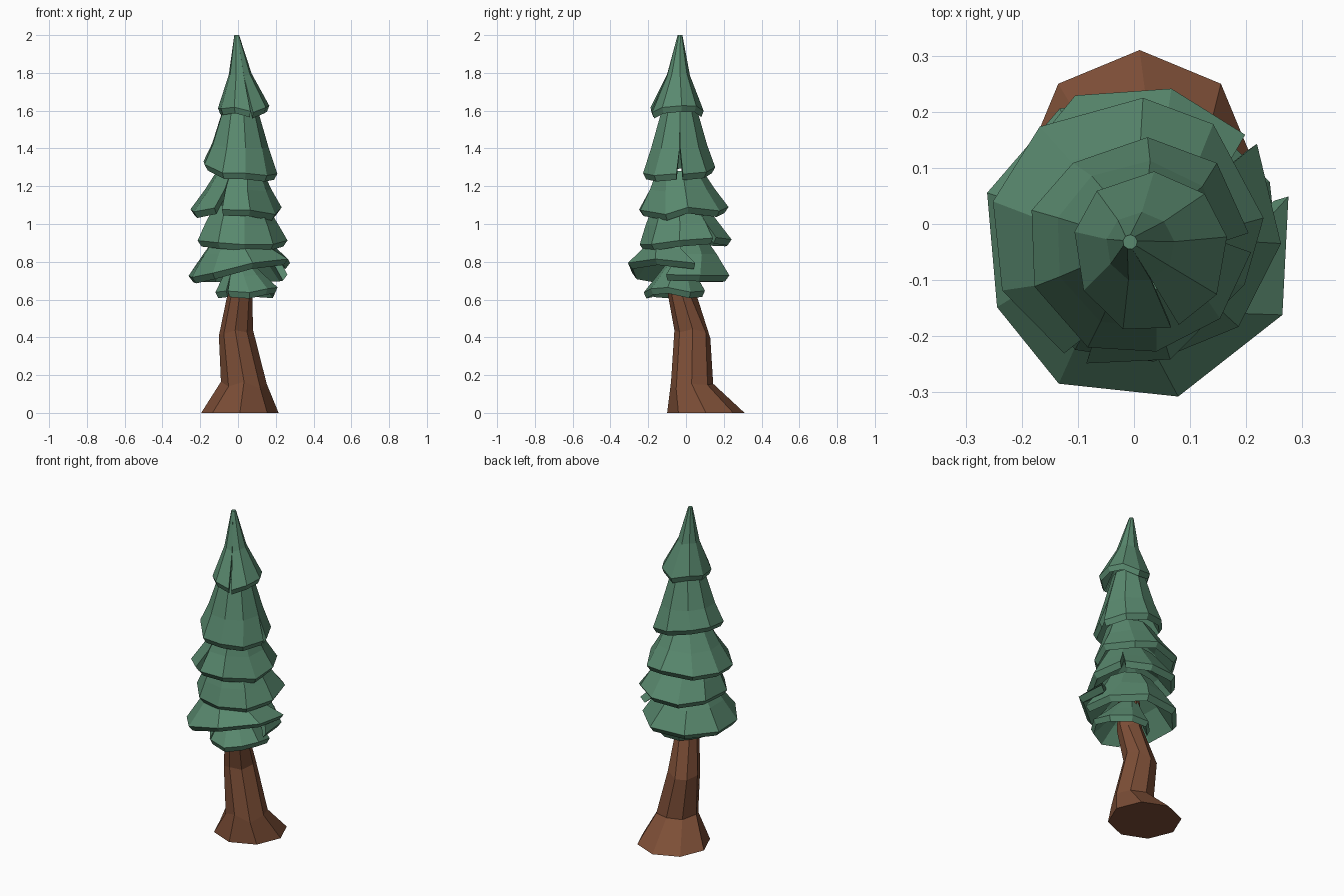
import bpy, bmesh, math, random
from mathutils import Vector

random.seed(11)
cube = bpy.data.objects.get("Cube")
if cube:
    bpy.data.objects.remove(cube, do_unlink=True)


def material(name, rgb):
    mat = bpy.data.materials.new(name)
    mat.use_nodes = True
    mat.diffuse_color = (*rgb, 1)
    mat.node_tree.nodes["Principled BSDF"].inputs["Base Color"].default_value = (*rgb, 1)
    return mat


GREEN = material("pine green", (0.1, 0.25, 0.157))
BROWN = material("bark brown", (0.205, 0.077, 0.038))


def finish(name, bm, mat):
    bmesh.ops.remove_doubles(bm, verts=bm.verts, dist=0.0005)
    bmesh.ops.recalc_face_normals(bm, faces=bm.faces)
    mesh = bpy.data.meshes.new(name)
    bm.to_mesh(mesh)
    bm.free()
    mesh.materials.append(mat)
    bpy.context.collection.objects.link(bpy.data.objects.new(name, mesh))


# Trunk: crooked eight-sided rings (x, y, z, half width, half depth)
def trunk():
    bm = bmesh.new()
    rings = []
    for cx, cy, z, rx, ry in [(0.01, 0.105, 0, 0.205, 0.205),
                              (0.032, 0.03, 0.15, 0.122, 0.115),
                              (-0.015, 0.035, 0.42, 0.09, 0.098),
                              (0.01, -0.028, 0.64, 0.068, 0.068),
                              (0.01, -0.035, 0.95, 0.05, 0.05)]:
        ring = []
        for i in range(8):
            a = math.tau * i / 8
            k = random.uniform(0.94, 1.04) if z else 1
            lift = random.uniform(-0.025, 0.025) if z else 0
            ring.append(bm.verts.new((cx + rx * k * math.cos(a),
                                      cy + ry * k * math.sin(a), z + lift)))
        rings.append(ring)
    for low, high in zip(rings, rings[1:]):
        for i in range(8):
            j = (i + 1) % 8
            bm.faces.new((low[i], low[j], high[j], high[i]))
    bm.faces.new(rings[0])
    bm.faces.new(rings[-1])
    finish("trunk", bm, BROWN)


# Foliage tier: a thick hollow skirt wrapped round the trunk and split at a seam
def tier(name, lip, mid, top, centre, seam, gap=3, tilt=(0, 0), step=0,
         spread=0, tip=(0.01, -0.035)):
    (rl, zl), (rm, zm), (rt, zt) = lip, mid, top
    base, peak = Vector(centre), Vector(tip)
    sides = 9
    # radius, height, blend towards the lip, share of the lip's waviness
    profile = [(0, zt, 0, 0), (rm * 0.82, zm - 0.02, 0.5, 0.3),
               (rl * 0.91, zl - 0.032, 1, 1), (rl, zl, 1, 1),
               (rm, zm, 0.5, 0.4), (rt, zt, 0, 0)]
    bm = bmesh.new()
    columns = []
    for i in range(sides + 1):
        t = i / sides
        wobble = random.uniform(0.96, 1.04) + spread * (t - 0.5)
        wave = random.uniform(-0.02, 0.02) + step * (0.5 - t)
        shift = random.uniform(-5, 5) if 0 < i < sides else 0
        column = []
        for r, z, blend, share in profile:
            opening = gap * blend ** 3
            a = math.radians(seam + opening + t * (360 - 2 * opening) + shift * blend)
            c = peak.lerp(base, blend)
            k = 1 + (wobble - 1) * share
            dz = wave + tilt[0] * math.cos(a) + tilt[1] * math.sin(a)
            column.append(bm.verts.new((c.x + r * k * math.cos(a),
                                        c.y + r * k * math.sin(a), z + dz * share)))
        columns.append(column)
    n = len(profile)
    for a, b in zip(columns, columns[1:]):
        for j in range(n):
            k = (j + 1) % n
            bm.faces.new((a[j], b[j], b[k], a[k]))
    # Close both ends of the split
    for c in (columns[0], columns[-1]):
        bm.faces.new((c[0], c[1], c[4], c[5]))
        bm.faces.new((c[1], c[2], c[3], c[4]))
    finish(name, bm, GREEN)


trunk()
tier("foliage_underskirt", (0.17, 0.655), (0.11, 0.73), (0.06, 0.8),
     (0.048, -0.06), -130, gap=2)
tier("foliage_lowest", (0.277, 0.75), (0.2, 0.85), (0.13, 0.94),
     (0, -0.03), 0, gap=-16, tilt=(0.025, 0), step=-0.07, spread=0.08)
tier("foliage_lower", (0.252, 0.91), (0.2, 1.0), (0.14, 1.1),
     (0.015, 0), 38)
tier("foliage_middle", (0.24, 1.07), (0.175, 1.18), (0.125, 1.28),
     (-0.012, -0.01), -112, gap=5)
tier("foliage_upper", (0.197, 1.285), (0.152, 1.41), (0.09, 1.62),
     (0.01, -0.04), 2, gap=5, tilt=(-0.035, 0.015))
tier("foliage_top", (0.142, 1.61), (0.062, 1.79), (0.013, 2.0),
     (0.03, -0.05), -72, tip=(-0.007, -0.032))
